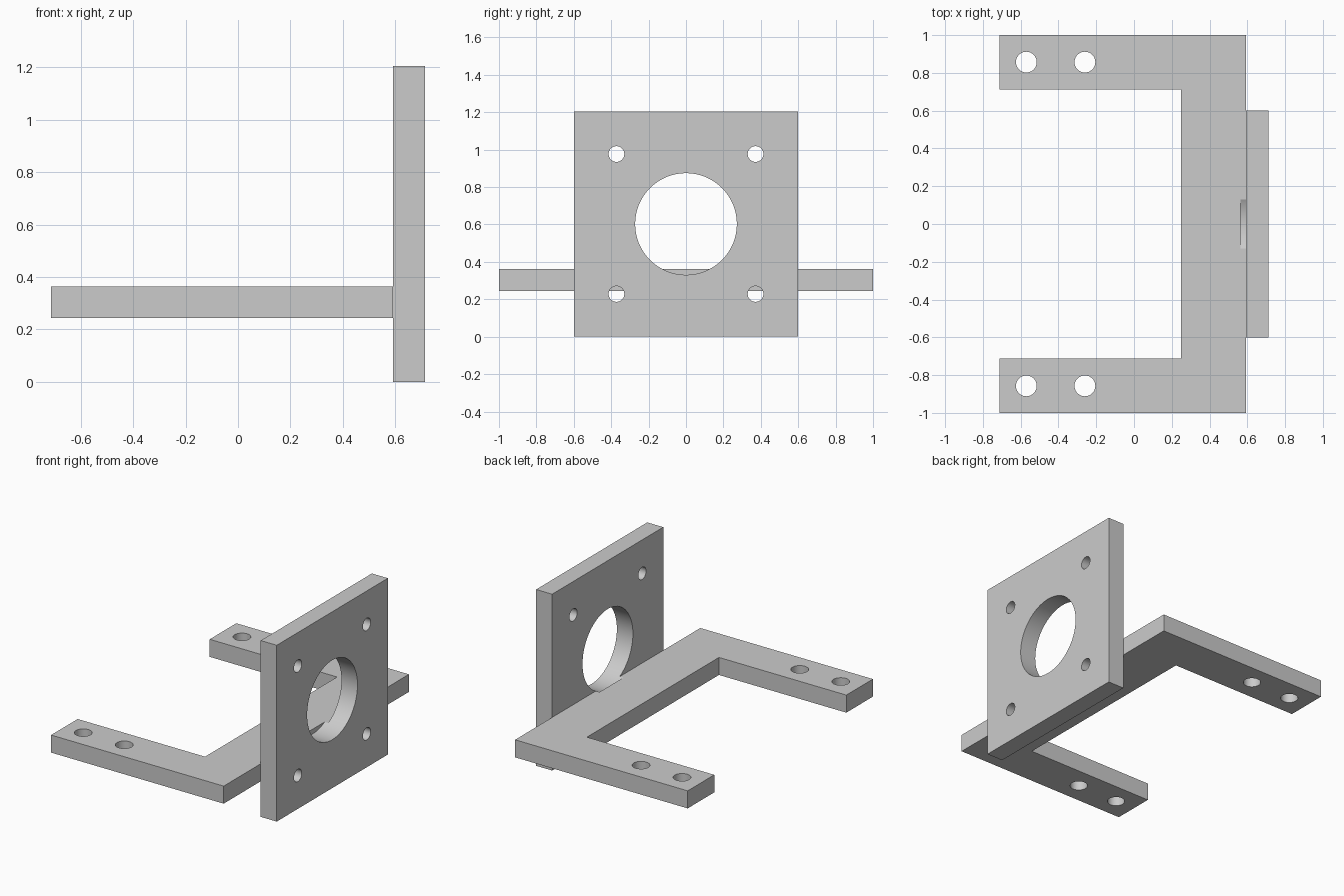
import bpy
import bmesh
import math

cube = bpy.data.objects.get("Cube")
if cube:
    bpy.data.objects.remove(cube, do_unlink=True)

grey = bpy.data.materials.new("plain grey")
grey.use_nodes = True
grey.diffuse_color = (0.6, 0.6, 0.6, 1)
grey.node_tree.nodes["Principled BSDF"].inputs["Base Color"].default_value = (0.6, 0.6, 0.6, 1)


def prism(name, outline, z0, z1):
    """Extrude an xy outline from z0 to z1."""
    bm = bmesh.new()
    face = bm.faces.new([bm.verts.new((x, y, z0)) for x, y in outline])
    top = bmesh.ops.extrude_face_region(bm, geom=[face])["geom"]
    verts = [v for v in top if isinstance(v, bmesh.types.BMVert)]
    bmesh.ops.translate(bm, verts=verts, vec=(0, 0, z1 - z0))
    bmesh.ops.recalc_face_normals(bm, faces=bm.faces[:])
    mesh = bpy.data.meshes.new(name)
    bm.to_mesh(mesh)
    bm.free()
    mesh.materials.append(grey)
    obj = bpy.data.objects.new(name, mesh)
    bpy.context.collection.objects.link(obj)
    return obj


def drill(obj, radius, location, depth, along_x=False):
    """Cut one round hole through an object."""
    bpy.ops.mesh.primitive_cylinder_add(
        vertices=64, radius=radius, depth=depth, location=location,
        rotation=(0, math.pi / 2 if along_x else 0, 0))
    cutter = bpy.context.object
    cutter.hide_render = True
    cutter.data.materials.append(grey)
    mod = obj.modifiers.new("hole", "BOOLEAN")
    mod.operation = "DIFFERENCE"
    mod.solver = "EXACT"
    mod.object = cutter
    bpy.ops.object.select_all(action="DESELECT")
    obj.select_set(True)
    bpy.context.view_layer.objects.active = obj
    bpy.ops.object.modifier_apply(modifier=mod.name)
    bpy.data.objects.remove(cutter, do_unlink=True)


# Dimensions shared by the parts
back, joint, front = -0.713, 0.592, 0.713
half_plate, height = 0.6, 1.205
mid = height / 2

# U-shaped mounting bracket
half = [(back, 1), (back, 0.713), (0.25, 0.713)]
outline = half + [(x, -y) for x, y in reversed(half)] + [(joint, -1), (joint, 1)]
bracket = prism("mounting_bracket", outline, 0.243, 0.363)

# Upright face plate
plate = prism("face_plate", [(joint, -half_plate), (front, -half_plate),
                             (front, half_plate), (joint, half_plate)], 0, height)

# Screw holes in the bracket arms
for side in (-1, 1):
    for x in (-0.57, -0.26):
        drill(bracket, 0.055, (x, side * 0.857, 0.3), 0.4)

# Plate bore and its four screw holes, which also nick the bracket
holes = [(0.272, 0, mid)]
holes += [(0.042, sy * 0.372, mid + sz * 0.374) for sy in (-1, 1) for sz in (-1, 1)]
for radius, y, z in holes:
    drill(plate, radius, (0.665, y, z), 0.2, True)
    if z < 0.7:
        drill(bracket, radius, (0.665, y, z), 0.2, True)

# Smooth bore walls with crisp edges
for obj in (bracket, plate):
    bpy.ops.object.select_all(action="DESELECT")
    obj.select_set(True)
    bpy.context.view_layer.objects.active = obj
    bpy.ops.object.shade_smooth_by_angle(angle=math.radians(30))
